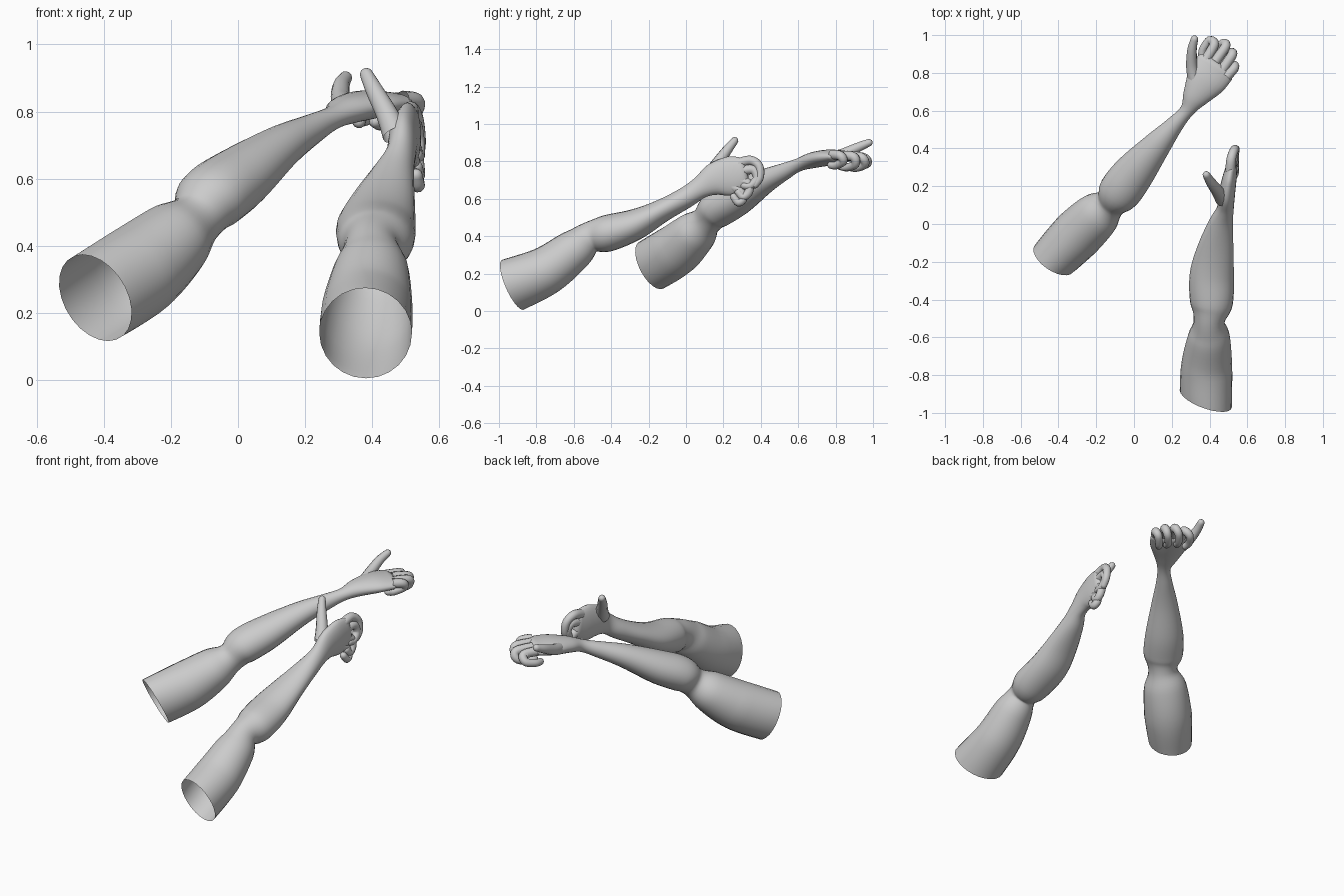
import bpy, bmesh, math
from mathutils import Vector


def spline(keys, steps):
    """Catmull-Rom interpolation of (x, y, z, half width, half height) keys."""
    out = []
    n = len(keys)
    for i in range(n - 1):
        a, b, c, d = (keys[max(0, min(n - 1, j))] for j in (i - 1, i, i + 1, i + 2))
        for s in range(steps):
            t = s / steps
            out.append([0.5 * (2 * q + (r - p) * t + (2 * p - 5 * q + 4 * r - w) * t * t
                               + (3 * q - p - 3 * r + w) * t ** 3)
                        for p, q, r, w in zip(a, b, c, d)])
    out.append(list(keys[-1]))
    return out


def tube(name, keys, sides=24, steps=6, level=True, skew=0.0):
    """Loft elliptical rings along a path, open at the start, rounded at the end."""
    pts = spline(keys, steps)
    pos = [Vector(p[:3]) for p in pts]
    rings, side = [], None
    for i, p in enumerate(pts):
        t = (pos[min(i + 1, len(pos) - 1)] - pos[max(i - 1, 0)]).normalized()
        if level or side is None:
            side = t.cross(Vector((0, 0, 1)))
        else:
            side = side - t * side.dot(t)
        side.normalize()
        rings.append((pos[i], side.copy(), side.cross(t), p[3], p[4]))
    c, s, u, w, h = rings[-1]
    for a in (25, 50, 72):
        k, f = math.cos(math.radians(a)), math.sin(math.radians(a))
        rings.append((c + t * min(w, h) * f, s, u, w * k, h * k))
    bm = bmesh.new()
    loops = []
    for i, (c, s, u, w, h) in enumerate(rings):
        fade = max(0, 1 - i / steps)
        loop = []
        for j in range(sides):
            a = 2 * math.pi * j / sides
            v = c + s * w * math.cos(a) + u * h * math.sin(a)
            v.y += skew * fade * (v.x - c.x)
            loop.append(bm.verts.new(v))
        loops.append(loop)
    for l0, l1 in zip(loops, loops[1:]):
        for j in range(sides):
            k = (j + 1) % sides
            bm.faces.new((l0[j], l0[k], l1[k], l1[j]))
    bm.faces.new(loops[-1])
    bmesh.ops.recalc_face_normals(bm, faces=bm.faces)
    for f in bm.faces:
        f.smooth = True
    me = bpy.data.meshes.new(name)
    bm.to_mesh(me)
    bm.free()
    ob = bpy.data.objects.new(name, me)
    bpy.context.collection.objects.link(ob)
    return ob


def digit(name, path, r0, r1):
    n = len(path) - 1
    keys = [(*p, r0 + (r1 - r0) * i / n, r0 + (r1 - r0) * i / n) for i, p in enumerate(path)]
    tube(name, keys, 12, 5, level=False)


# Rear arm: upper arm, elbow, forearm, wrist, palm
tube("rear_arm", [
    (-.425, -.185, .245, .14, .14), (-.30, -.055, .325, .137, .14),
    (-.19, .05, .42, .122, .115), (-.125, .108, .48, .083, .083),
    (-.08, .165, .54, .112, .098), (.0, .27, .60, .108, .093),
    (.12, .415, .69, .075, .066), (.215, .525, .745, .047, .046),
    (.28, .60, .78, .038, .035), (.325, .675, .805, .07, .042),
    (.38, .76, .82, .105, .043), (.43, .83, .825, .11, .034)], skew=.25)

# Rear hand: digits curl down and back under the palm
digit("rear_thumb", [(.325, .74, .81), (.307, .83, .835), (.307, .92, .875), (.32, .978, .90)], .036, .02)
rear = {
    "index": [(.38, .87, .825), (.425, .95, .82), (.40, .97, .79), (.365, .925, .775), (.36, .885, .77)],
    "middle": [(.43, .86, .83), (.485, .94, .82), (.47, .955, .785), (.43, .91, .765), (.41, .87, .77)],
    "ring": [(.47, .82, .83), (.52, .895, .825), (.51, .905, .785), (.465, .86, .768), (.445, .82, .775)],
    "little": [(.49, .78, .835), (.53, .825, .83), (.525, .84, .80), (.485, .80, .778), (.465, .775, .78)]}
for n, p in rear.items():
    digit("rear_finger_" + n, p, .027, .02)

# Front arm: upper arm, elbow, forearm, wrist, palm
tube("front_arm", [
    (.38, -.925, .14, .138, .145), (.385, -.75, .215, .135, .13),
    (.397, -.60, .325, .112, .11), (.398, -.515, .392, .082, .084),
    (.41, -.42, .415, .113, .098), (.412, -.27, .463, .117, .083),
    (.432, -.13, .535, .096, .062), (.46, 0, .607, .066, .057),
    (.483, .08, .662, .045, .06), (.492, .16, .705, .043, .09),
    (.505, .24, .722, .038, .105), (.516, .30, .735, .03, .09)], skew=-.3)

# Front hand: thumb up, digits curl forward and down
digit("front_thumb", [(.47, .13, .73), (.445, .17, .79), (.408, .22, .86), (.383, .26, .91)], .04, .02)
front = {
    "index": [(.51, .28, .79), (.515, .345, .805), (.53, .39, .775), (.538, .395, .715), (.536, .37, .675)],
    "middle": [(.515, .30, .75), (.525, .36, .755), (.533, .38, .71), (.535, .345, .67), (.53, .31, .67)],
    "ring": [(.515, .28, .70), (.525, .335, .68), (.533, .335, .635), (.535, .305, .61), (.53, .28, .635)],
    "little": [(.51, .24, .67), (.52, .29, .64), (.53, .305, .60), (.535, .28, .58), (.53, .255, .61)]}
for n, p in front.items():
    digit("front_finger_" + n, p, .027, .02)
